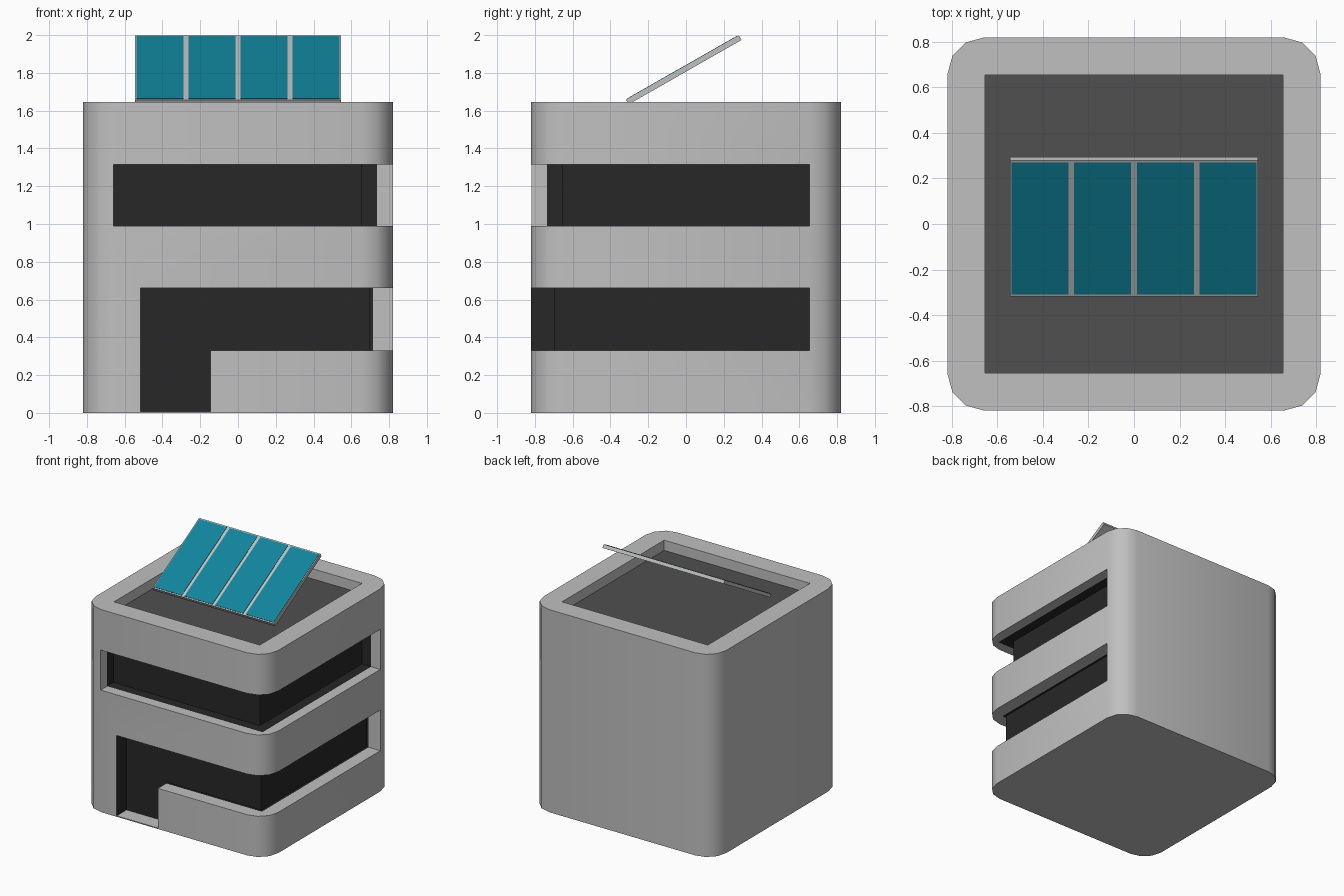
import bpy, bmesh, math
from mathutils import Matrix, Vector

if "Cube" in bpy.data.objects:
    bpy.data.objects.remove(bpy.data.objects["Cube"])


def mat(name, rgb):
    m = bpy.data.materials.new(name)
    m.diffuse_color = (*rgb, 1)
    m.use_nodes = True
    m.node_tree.nodes["Principled BSDF"].inputs["Base Color"].default_value = m.diffuse_color
    return m


MATS = [mat("concrete_grey", (0.53, 0.53, 0.53)),
        mat("window_black", (0.02, 0.02, 0.02)),
        mat("roof_dark_grey", (0.08, 0.08, 0.08)),
        mat("solar_teal", (0.005, 0.23, 0.33))]
GREY, BLACK, ROOF, TEAL = range(4)


def finish(name, bm):
    bmesh.ops.remove_doubles(bm, verts=bm.verts, dist=1e-5)
    bmesh.ops.recalc_face_normals(bm, faces=bm.faces)
    me = bpy.data.meshes.new(name)
    bm.to_mesh(me)
    bm.free()
    for m in MATS:
        me.materials.append(m)
    ob = bpy.data.objects.new(name, me)
    bpy.context.collection.objects.link(ob)
    return ob


def box_bm(lo, hi, material=GREY):
    lo, hi = Vector(lo), Vector(hi)
    bm = bmesh.new()
    bmesh.ops.create_cube(bm, size=1, matrix=Matrix.Translation((lo + hi) / 2)
                          @ Matrix.Diagonal((*(hi - lo), 1)))
    for f in bm.faces:
        f.material_index = material
    return bm


def band_cutter(name, x0, y1, z0, z1, offsets, dark_left):
    """L-shaped window slot round the front right corner: grey rim, dark lining."""
    bm = bmesh.new()
    rings = [[[bm.verts.new(p) for p in ((x0, -d, z), (d, -d, z), (d, y1, z))]
              for z in (z0, z1)] for d in offsets]

    def quad(vs, m):
        bm.faces.new(vs).material_index = m

    for k, (a, b) in enumerate(zip(rings, rings[1:])):
        m = BLACK if k else GREY
        for s in (0, 1):
            for z in (0, 1):                       # sill and ceiling
                quad((a[z][s], a[z][s + 1], b[z][s + 1], b[z][s]), m)
        for e in (0, 2):                           # jambs
            quad((a[0][e], b[0][e], b[1][e], a[1][e]),
                 BLACK if dark_left and e == 0 else m)
    for r in (rings[0], rings[-1]):                # glass and outer wall
        for s in (0, 1):
            quad((r[0][s], r[0][s + 1], r[1][s + 1], r[1][s]), BLACK)
    return finish(name, bm)


# Building block with rounded vertical corners
H, W, R = 1.645, 0.82, 0.655
bm = box_bm((-W, -W, 0), (W, W, H))
bmesh.ops.bevel(bm, geom=[e for e in bm.edges
                          if abs(e.verts[0].co.z - e.verts[1].co.z) > 1],
                offset=W - R, segments=3, profile=0.5, affect='EDGES')
building = finish("building", bm)

# Cutters: window bands, doorway, roof recess
cutters = [
    band_cutter("upper_window_cutter", -0.66, R, 0.99, 1.315, (1, 0.737, R), False),
    band_cutter("lower_window_cutter", -0.515, R, 0.33, 0.66, (1, 0.715, 0.695), True)]

bm = box_bm((-0.515, -1, 0.008), (-0.145, -0.695, 0.4))
bm.normal_update()
for f in bm.faces:
    if f.normal.x < -0.5 or f.normal.y > 0.5:      # left jamb and door
        f.material_index = BLACK
cutters.append(finish("door_cutter", bm))

bm = box_bm((-R, -R, H - 0.0825), (R, R, H + 0.2))
bm.normal_update()
for f in bm.faces:
    if f.normal.z < -0.5:                          # roof floor
        f.material_index = ROOF
cutters.append(finish("roof_cutter", bm))

bpy.context.view_layer.objects.active = building
building.select_set(True)
for c in cutters:
    mod = building.modifiers.new(c.name, 'BOOLEAN')
    mod.operation, mod.solver, mod.object = 'DIFFERENCE', 'EXACT', c
    bpy.ops.object.modifier_apply(modifier=mod.name)
for c in cutters:
    bpy.data.objects.remove(c)
bpy.ops.object.select_all(action='DESELECT')
building.select_set(True)
bpy.ops.object.shade_smooth_by_angle(angle=math.radians(35))

# Tilted solar panel: frame and four thin cell plates
L = 0.688
tilt = Matrix.Translation((0, -0.019, 1.828)) @ Matrix.Rotation(math.radians(29.7), 4, 'X')
frame = finish("solar_frame", box_bm((-0.545, -L / 2, -0.028), (0.545, L / 2, 0)))
frame.matrix_world = tilt
for i in range(4):
    x = (i - 1.5) * 0.275
    cell = finish(f"solar_cell_{i + 1}",
                  box_bm((x - 0.125, -L / 2 + 0.01, -0.001),
                         (x + 0.125, L / 2 - 0.01, 0.003), TEAL))
    cell.matrix_world = tilt
